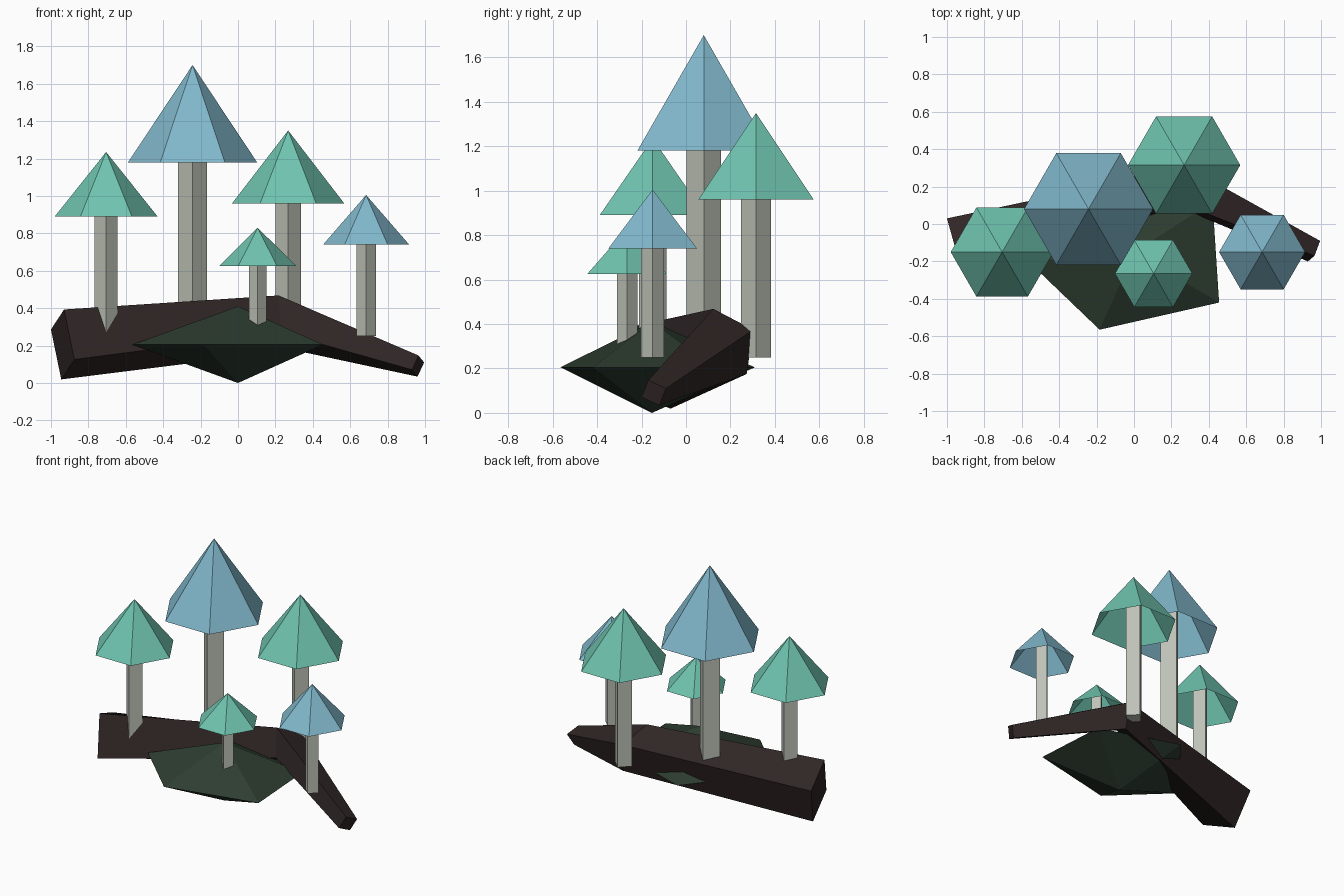
import bpy, bmesh, math
from mathutils import Vector

cube = bpy.data.objects.get("Cube")
if cube:
    bpy.data.objects.remove(cube, do_unlink=True)


def material(name, rgb):
    mat = bpy.data.materials.new(name)
    mat.use_nodes = True
    color = (*rgb, 1.0)
    mat.diffuse_color = color
    shader = mat.node_tree.nodes["Principled BSDF"]
    shader.inputs["Base Color"].default_value = color
    shader.inputs["Roughness"].default_value = 0.9
    return mat


GREEN = material("mint green", (0.16, 0.55, 0.43))
BLUE = material("pale blue", (0.22, 0.48, 0.60))
STEM = material("pale grey", (0.51, 0.54, 0.47))
BARK = material("dark bark", (0.030, 0.019, 0.019))
MOSS = material("dark moss", (0.027, 0.047, 0.030))


def finish(name, bm, mat):
    bmesh.ops.recalc_face_normals(bm, faces=bm.faces)
    mesh = bpy.data.meshes.new(name)
    bm.to_mesh(mesh)
    bm.free()
    mesh.materials.append(mat)
    obj = bpy.data.objects.new(name, mesh)
    bpy.context.collection.objects.link(obj)
    return obj


def ring(x, y, z, radius, sides):
    return [(x + radius * math.cos(math.tau * i / sides),
             y + radius * math.sin(math.tau * i / sides), z) for i in range(sides)]


def fan(bm, rim, tip):
    """Join a closed loop of vertices to one tip."""
    tip = bm.verts.new(tip)
    for i, v in enumerate(rim):
        bm.faces.new((v, rim[(i + 1) % len(rim)], tip))


def loft(name, rings, mat):
    """Skin a series of matching rings and close both ends."""
    bm = bmesh.new()
    loops = [[bm.verts.new(p) for p in r] for r in rings]
    for a, b in zip(loops, loops[1:]):
        for i in range(len(a)):
            j = (i + 1) % len(a)
            bm.faces.new((a[i], a[j], b[j], b[i]))
    bm.faces.new(loops[0])
    bm.faces.new(loops[-1])
    return finish(name, bm, mat)


def mushroom(name, x, y, radius, base, top, mat):
    # Square stem reaching up inside a hollow six-sided cap
    stem_r = radius * 0.225
    stem_top = base + (top - base) * 0.6
    loft(name + "_stem", [ring(x, y, 0.25, stem_r, 4),
                          ring(x, y, stem_top, stem_r, 4)], STEM)
    bm = bmesh.new()
    rim = [bm.verts.new(p) for p in ring(x, y, base, radius, 6)]
    fan(bm, rim, (x, y, top))
    finish(name + "_cap", bm, mat)


# Mushrooms
mushroom("left_end_mushroom", -0.705, -0.15, 0.275, 0.89, 1.235, GREEN)
mushroom("tall_mushroom", -0.243, 0.08, 0.345, 1.18, 1.70, BLUE)
mushroom("back_mushroom", 0.268, 0.315, 0.30, 0.96, 1.35, GREEN)
mushroom("small_mushroom", 0.105, -0.265, 0.207, 0.625, 0.83, GREEN)
mushroom("side_mushroom", 0.685, -0.15, 0.23, 0.74, 1.005, BLUE)


# Bent, tapering log: each section is a parallelogram from a top corner and two edges
def section(corner, across, down):
    c, a, d = Vector(corner), Vector(across), Vector(down)
    return [c, c + a, c + a + d, c + d]


loft("log", [
    section((-0.93, -0.22, 0.393), (-0.07, 0.25, -0.107), (0.055, -0.10, -0.267)),
    section((0.217, 0.123, 0.468), (0.07, 0.18, -0.094), (0.015, -0.03, -0.199)),
    section((0.965, -0.17, 0.147), (0.03, 0.08, -0.037), (-0.035, -0.03, -0.076)),
], BARK)

# Mossy rock: irregular five-sided double pyramid
bm = bmesh.new()
outline = [(0.42, 0.12), (-0.15, 0.31), (-0.565, -0.20), (-0.184, -0.565), (0.455, -0.42)]
rim = [bm.verts.new((x, y, 0.205)) for x, y in outline]
fan(bm, rim, (0, -0.153, 0.41))
fan(bm, rim, (0, -0.153, 0))
finish("mossy_rock", bm, MOSS)
